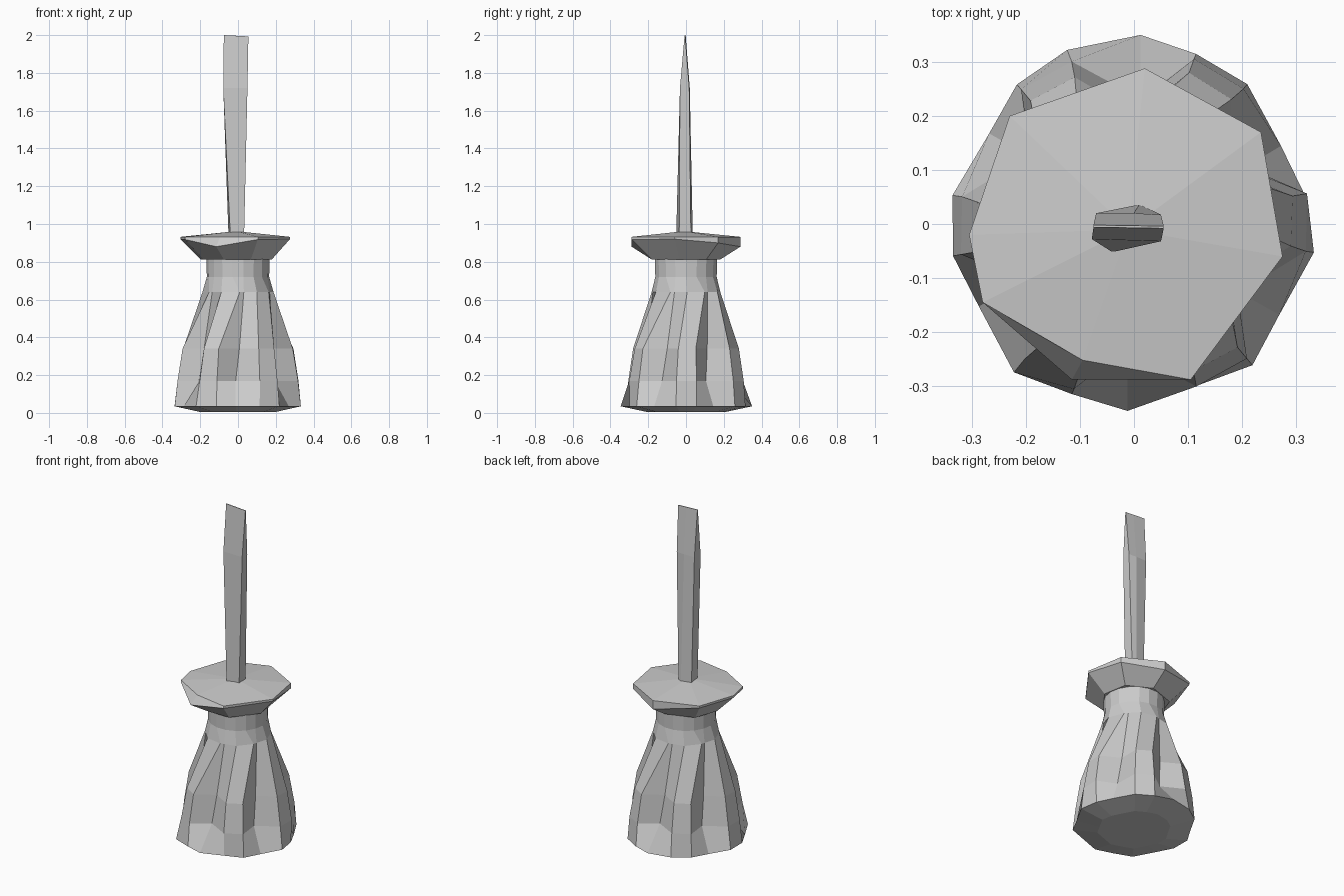
import bpy
import bmesh
from math import sin, cos, radians

cube = bpy.data.objects.get("Cube")
if cube:
    bpy.data.objects.remove(cube, do_unlink=True)

grey = bpy.data.materials.new("plain_grey")
grey.use_nodes = True
grey.diffuse_color = (0.6, 0.6, 0.6, 1)
grey.node_tree.nodes["Principled BSDF"].inputs["Base Color"].default_value = (0.6, 0.6, 0.6, 1)


def loft(name, rings, apex=None):
    """Skin a stack of equal rings, closing the top with a face or a point."""
    bm = bmesh.new()
    loops = [[bm.verts.new(p) for p in ring] for ring in rings]
    n = len(loops[0])
    for low, high in zip(loops, loops[1:]):
        for i in range(n):
            j = (i + 1) % n
            bm.faces.new((low[i], low[j], high[j], high[i]))
    bm.faces.new(loops[0][::-1])
    if apex:
        tip = bm.verts.new(apex)
        for i in range(n):
            bm.faces.new((loops[-1][i], loops[-1][(i + 1) % n], tip))
    else:
        bm.faces.new(loops[-1])
    bmesh.ops.recalc_face_normals(bm, faces=bm.faces)
    mesh = bpy.data.meshes.new(name)
    bm.to_mesh(mesh)
    bm.free()
    mesh.materials.append(grey)
    ob = bpy.data.objects.new(name, mesh)
    bpy.context.collection.objects.link(ob)
    return ob


# Handle with six saw-tooth flutes: ridge, groove floor, then a long flank
def fluted_ring(z, radii, offsets):
    ring = []
    for k in range(6):
        for offset, r in zip(offsets, radii(k)):
            t = radians(60 * k + offset)
            ring.append((r * cos(t), r * sin(t), z))
    return ring


# Uneven foot outline, one radius per sixth of a turn
foot_ridge = (0.32, 0.335, 0.337, 0.34, 0.335, 0.341)
foot_floor = (0.308, 0.35, 0.316, 0.325, 0.346, 0.317)
foot_flank = (0.333, 0.345, 0.34, 0.353, 0.321, 0.337)


def foot(scale):
    return lambda k: (foot_ridge[k] * scale, foot_floor[k] * scale, foot_flank[k] * scale)


# The grooves lean sideways as they rise and pinch shut below the neck
loft("handle", [
    fluted_ring(0.005, foot(0.6), (10, 28, 51)),
    fluted_ring(0.035, foot(1), (10, 28, 51)),
    fluted_ring(0.17, lambda k: (0.325, 0.232, 0.322), (10, 27, 51)),
    fluted_ring(0.34, lambda k: (0.298, 0.212, 0.293), (10, 32, 52)),
    fluted_ring(0.64, lambda k: (0.182, 0.178, 0.188), (33, 40, 62)),
    fluted_ring(0.72, lambda k: (0.165, 0.165, 0.165), (20, 40, 60)),
    fluted_ring(0.84, lambda k: (0.168, 0.168, 0.168), (20, 40, 60)),
])

# Uneven eight-sided collar; each rim corner has its own thickness
rim = [(0.02, 0.288, 0.05), (-0.23, 0.2, 0.01), (-0.305, -0.02, 0.01),
       (-0.28, -0.145, 0.012), (-0.115, -0.288, 0.05), (0.105, -0.288, 0.012),
       (0.275, -0.06, 0.01), (0.235, 0.17, 0.03)]
top_rim = [(x, y, 0.932) for x, y, t in rim]
top_rim[4] = (-0.095, -0.252, 0.932)
loft("collar", [
    [(x * 0.65, y * 0.63, 0.812) for x, y, t in rim],
    [(x, y, 0.93 - t) for x, y, t in rim],
    top_rim,
], apex=(-0.01, -0.01, 0.962))

# Flat blade, widening upward and ground to a chisel edge
loft("blade", [
    [(-0.04, -0.052, 0.93), (0.032, -0.036, 0.93), (0.032, 0.026, 0.93),
     (0.01, 0.036, 0.93), (-0.05, 0.02, 0.93)],
    [(-0.078, -0.028, 1.72), (0.05, -0.032, 1.72), (0.05, 0.017, 1.72),
     (0.0, 0.02, 1.72), (-0.07, 0.02, 1.72)],
    [(-0.075, -0.006, 2.0), (0.055, -0.008, 1.993), (0.055, -0.004, 1.993),
     (0.0, -0.003, 1.996), (-0.075, -0.002, 2.0)],
])
